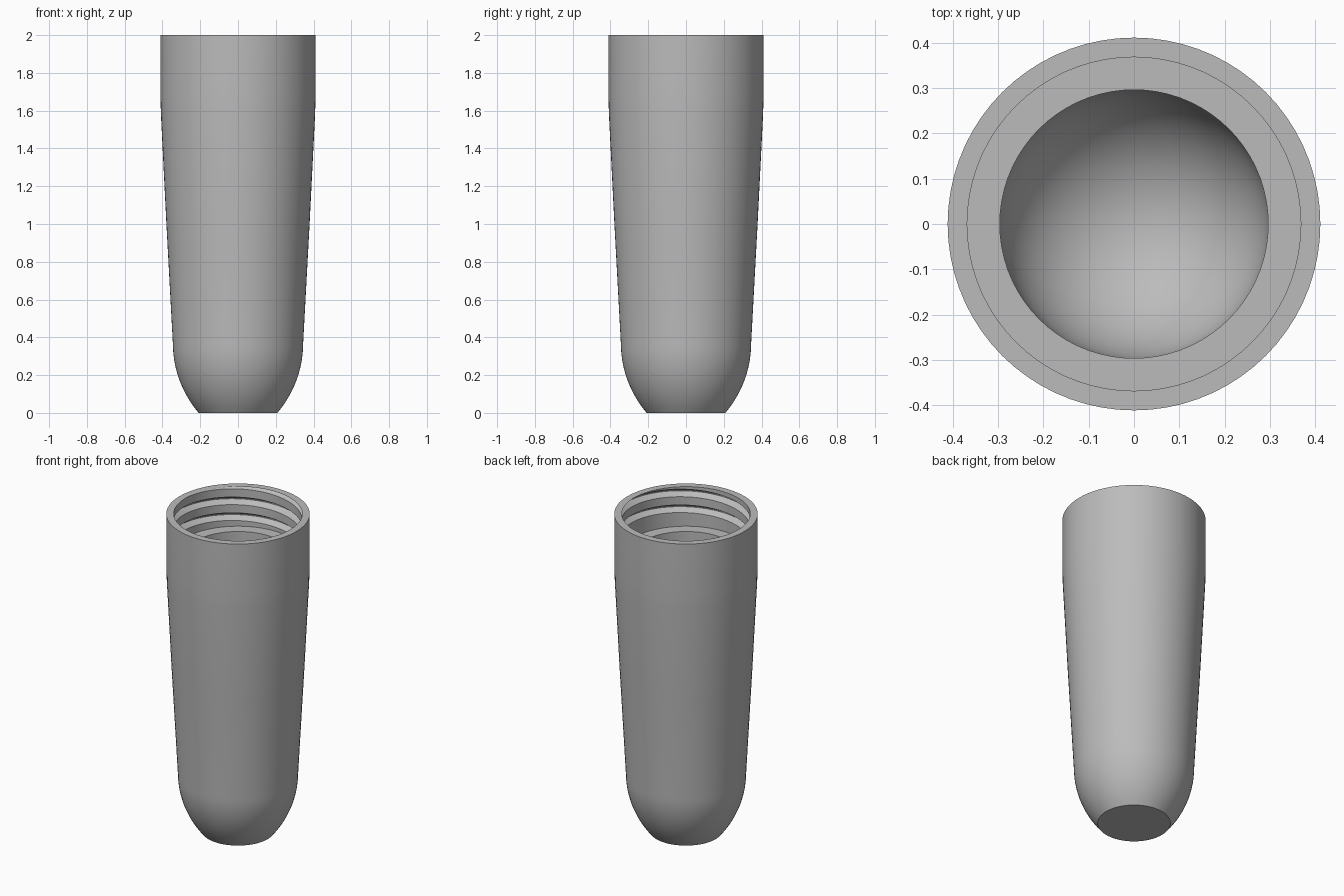
import bpy, bmesh, math

cube = bpy.data.objects.get("Cube")
if cube:
    bpy.data.objects.remove(cube, do_unlink=True)

SEGMENTS = 72
RADIUS, NECK, BORE, ROOT = 0.411, 0.368, 0.296, 0.403
TOP, SHELF = 2.0, 1.75
PITCH, HALF_WIDTH, HALF_FLAT, THREAD_END = 0.1, 0.024, 0.003, 1.787
ARC_R, ARC_Z, FOOT_R = 0.57, 0.37, 0.345
BOWL_Z = 0.365


def outer_profile():
    """Closed flat foot, rounded lower end, tapered body, straight collar."""
    points = [(0, 0)]
    for i in range(13):
        z = ARC_Z * i / 12
        points.append((FOOT_R - ARC_R + math.sqrt(ARC_R ** 2 - (ARC_Z - z) ** 2), z))
    return points + [(0.379, 1.0), (0.408, 1.58), (RADIUS, 1.68), (RADIUS, TOP)]


def thread_profile(turn):
    """Neck wall, top to bottom, with the helical grooves at this angle."""
    points = []
    for k in range(-1, 4):
        centre = TOP + PITCH * (turn - 0.25 - k)
        fade = min(1, max(0, (centre - THREAD_END) / 0.004))
        for offset in (HALF_WIDTH, HALF_FLAT, -HALF_FLAT, -HALF_WIDTH):
            z = min(TOP, max(SHELF, centre + offset))
            depth = (HALF_WIDTH - abs(z - centre)) / (HALF_WIDTH - HALF_FLAT)
            depth = fade * min(1, max(0, depth))
            points.append((NECK + (ROOT - NECK) * depth, z))
    return points + [(NECK, SHELF)]


def bore_profile():
    """Shelf edge, straight bore and hemispherical floor."""
    points = [(BORE, SHELF)]
    for i in range(17):
        a = math.pi / 2 * i / 16
        points.append((BORE * math.cos(a), BOWL_Z - BORE * math.sin(a)))
    return points


# Sweep the profile around the axis
bm = bmesh.new()
columns = []
for s in range(SEGMENTS + 1):
    angle = math.tau * s / SEGMENTS
    profile = outer_profile() + thread_profile(s / SEGMENTS) + bore_profile()
    columns.append([bm.verts.new((r * math.cos(angle), r * math.sin(angle), z))
                    for r, z in profile])
for a, b in zip(columns, columns[1:]):
    for i in range(len(a) - 1):
        bm.faces.new((a[i], b[i], b[i + 1], a[i + 1]))
bmesh.ops.remove_doubles(bm, verts=bm.verts, dist=0.00005)
bmesh.ops.dissolve_degenerate(bm, edges=bm.edges, dist=0.00005)
bmesh.ops.recalc_face_normals(bm, faces=bm.faces)

mesh = bpy.data.meshes.new("threaded_sleeve")
bm.to_mesh(mesh)
bm.free()
sleeve = bpy.data.objects.new("threaded_sleeve", mesh)
bpy.context.collection.objects.link(sleeve)

# Plain grey material
grey = bpy.data.materials.new("plain grey")
grey.use_nodes = True
colour = (0.5, 0.5, 0.5, 1)
grey.diffuse_color = colour
grey.node_tree.nodes["Principled BSDF"].inputs["Base Color"].default_value = colour
mesh.materials.append(grey)

# Smooth shading with crisp rims and thread edges
bpy.ops.object.select_all(action="DESELECT")
sleeve.select_set(True)
bpy.context.view_layer.objects.active = sleeve
bpy.ops.object.shade_smooth_by_angle(angle=math.radians(25))
